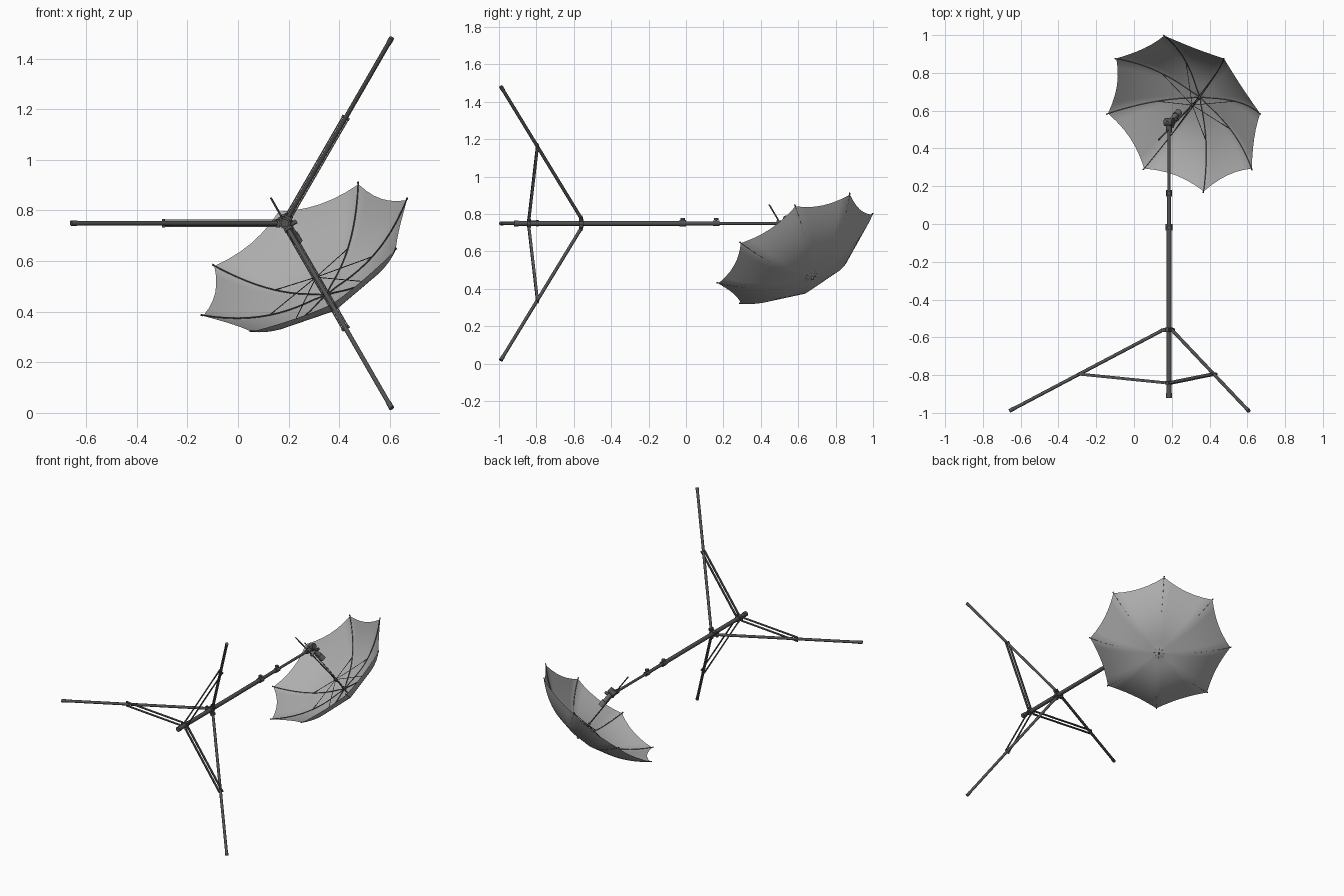
import bpy, bmesh, math
from mathutils import Vector, Matrix

if "Cube" in bpy.data.objects:
    bpy.data.objects.remove(bpy.data.objects["Cube"])


def material(name, g):
    m = bpy.data.materials.new(name)
    m.diffuse_color = (g, g, g, 1)
    m.use_nodes = True
    m.node_tree.nodes["Principled BSDF"].inputs["Base Color"].default_value = m.diffuse_color
    return m


DARK = material("dark grey metal", 0.085)
FABRIC = material("light grey fabric", 0.42)
CLAMP = material("mid grey clamp", 0.16)


def make_object(name, bm, mat, smooth=True):
    me = bpy.data.meshes.new(name)
    bm.to_mesh(me)
    bm.free()
    me.materials.append(mat)
    ob = bpy.data.objects.new(name, me)
    bpy.context.collection.objects.link(ob)
    if smooth:
        bpy.ops.object.select_all(action='DESELECT')
        ob.select_set(True)
        bpy.context.view_layer.objects.active = ob
        bpy.ops.object.shade_smooth_by_angle(angle=math.radians(40))
    return ob


def add_tube(bm, p, q, r, sides=16):
    p, q = Vector(p), Vector(q)
    d = q - p
    rot = d.to_track_quat('Z', 'Y').to_matrix().to_4x4()
    bmesh.ops.create_cone(bm, cap_ends=True, segments=sides, radius1=r, radius2=r,
                          depth=d.length, matrix=Matrix.Translation((p + q) / 2) @ rot)


def tube(name, p, q, r, mat=DARK, sides=16):
    bm = bmesh.new()
    add_tube(bm, p, q, r, sides)
    return make_object(name, bm, mat)


def add_bar(bm, p, q, side, thick, wide):
    # flat bar from p to q, thin along the vector "side"
    d = q - p
    z = d.normalized()
    w = z.cross(side).normalized()
    m = Matrix((side * thick, w * wide, z * d.length)).transposed().to_4x4()
    bmesh.ops.create_cube(bm, size=1, matrix=Matrix.Translation((p + q) / 2) @ m)


# ---- telescopic pole, lying along y ----
AX, AZ = 0.185, 0.75


def on_pole(y, dx=0, dz=0):
    return Vector((AX + dx, y, AZ + dz))


for name, a, b, r in (("lower_pole", -0.91, -0.01, 0.0135), ("middle_pole", -0.02, 0.17, 0.0108),
                      ("upper_pole", 0.16, 0.51, 0.0082), ("bottom_cap", -0.92, -0.895, 0.0165),
                      ("leg_hub", -0.572, -0.548, 0.022), ("brace_hub", -0.85, -0.83, 0.022),
                      ("lower_collar", -0.035, 0.0, 0.018), ("upper_collar", 0.145, 0.18, 0.0155)):
    tube(name, on_pole(a), on_pole(b), r)

# clamp knobs on the collars
for name, y in (("lower_knob", -0.018), ("upper_knob", 0.162)):
    bm = bmesh.new()
    add_tube(bm, on_pole(y), on_pole(y, 0, 0.022), 0.005, 10)
    add_tube(bm, on_pole(y, 0, 0.018), on_pole(y, 0, 0.029), 0.012, 12)
    make_object(name, bm, DARK)

# ---- three legs with paired braces ----
for i, ang in enumerate((60, 180, 300)):
    a = math.radians(ang)
    out = Vector((math.cos(a), 0, math.sin(a)))
    side = Vector((-math.sin(a), 0, math.cos(a)))
    top, foot = on_pole(-0.56) + out * 0.03, on_pole(-0.99) + out * 0.845
    tube(f"leg_{i}", top, foot, 0.009, DARK, 12)
    tube(f"foot_{i}", foot.lerp(top, 0.03), foot, 0.0105, DARK, 12)
    inner, outer = on_pole(-0.84) + out * 0.025, on_pole(-0.794) + out * 0.48
    bm = bmesh.new()
    for s in (-1, 1):
        add_bar(bm, inner + side * s * 0.0125, outer + side * s * 0.0125, side, 0.005, 0.015)
        # lugs on the leg hub
        add_bar(bm, on_pole(-0.56) + out * 0.012 + side * s * 0.011,
                on_pole(-0.563) + out * 0.04 + side * s * 0.011, side, 0.004, 0.02)
    for c in (inner, outer, top):
        add_tube(bm, c - side * 0.017, c + side * 0.017, 0.006, 10)
    make_object(f"braces_{i}", bm, DARK)

# ---- umbrella frame of reference ----
CENTRE = Vector((0.265, 0.585, 0.612))
U = Vector((0.405, 0, 0.23)).normalized()
N = Vector((-0.44, -0.456, 0.774)).normalized()
V = N.cross(U).normalized()
R, DEPTH, RIBS = 0.463, 0.183, 8
APEX = CENTRE - N * DEPTH


def rib_point(k, s, lift=0.0):
    # point on rib k at fraction s from apex to tip
    a = 2 * math.pi * k / RIBS
    h = DEPTH * s ** 2.3 - 0.012 * math.exp(-s * 22)
    return APEX + (U * math.cos(a) + V * math.sin(a)) * R * s + N * (h + lift)


# canopy: panels stretched between ribs, scalloped at the rim
bm = bmesh.new()
ROWS, COLS = 16, 6
grid = []
for j in range(1, ROWS + 1):
    row = []
    for c in range(RIBS * COLS):
        k, w = c // COLS, (c % COLS) / COLS
        s = j / ROWS
        s *= 1 - 0.045 * 4 * w * (1 - w) * s
        row.append(bm.verts.new(rib_point(k, s).lerp(rib_point(k + 1, s), w)))
    grid.append(row)
centre = bm.verts.new(rib_point(0, 0))
n = RIBS * COLS
for c in range(n):
    d = (c + 1) % n
    bm.faces.new((centre, grid[0][d], grid[0][c]))
    for j in range(ROWS - 1):
        bm.faces.new((grid[j][c], grid[j][d], grid[j + 1][d], grid[j + 1][c]))
bmesh.ops.recalc_face_normals(bm, faces=bm.faces)
make_object("canopy", bm, FABRIC)

# ribs, tips and stretchers
bm = bmesh.new()
runner = APEX + N * 0.085
for k in range(RIBS):
    pts = [rib_point(k, 0.02 + 0.98 * j / 12, 0.003) for j in range(13)]
    for p, q in zip(pts, pts[1:]):
        add_tube(bm, p, q, 0.0028, 6)
    tip = pts[-1] + (pts[-1] - pts[-2]).normalized() * 0.008
    add_tube(bm, pts[-1], tip, 0.004, 8)
    add_tube(bm, runner, rib_point(k, 0.5, 0.004), 0.0018, 6)
make_object("ribs_and_stretchers", bm, DARK)

# shaft, runner and end tip
tube("umbrella_shaft", APEX - N * 0.005, APEX + N * 0.49, 0.004, DARK, 12)
tube("umbrella_runner", runner - N * 0.015, runner + N * 0.015, 0.008, DARK, 12)
tube("umbrella_crown", APEX - N * 0.002, APEX + N * 0.015, 0.009, DARK, 12)
tube("umbrella_tip", APEX - N * 0.025, APEX + N * 0.005, 0.0065, CLAMP, 12)

# ---- swivel bracket holding the shaft ----
head = Vector((0.2, 0.553, 0.74))
tube("pole_socket", on_pole(0.485), on_pole(0.545), 0.015)
tube("swivel_body", head - N * 0.07, head + N * 0.05, 0.014, CLAMP)
tube("swivel_end", head - N * 0.085, head - N * 0.045, 0.019, CLAMP)
tube("swivel_joint", head + N * 0.03 - U * 0.024, head + N * 0.03 + U * 0.024, 0.021)
tube("swivel_knob", head + U * 0.01, head + U * 0.036, 0.009)
shaft_near = APEX + N * (head - APEX).dot(N)
tube("shaft_holder", head, shaft_near + (shaft_near - head).normalized() * 0.008, 0.01, CLAMP)
